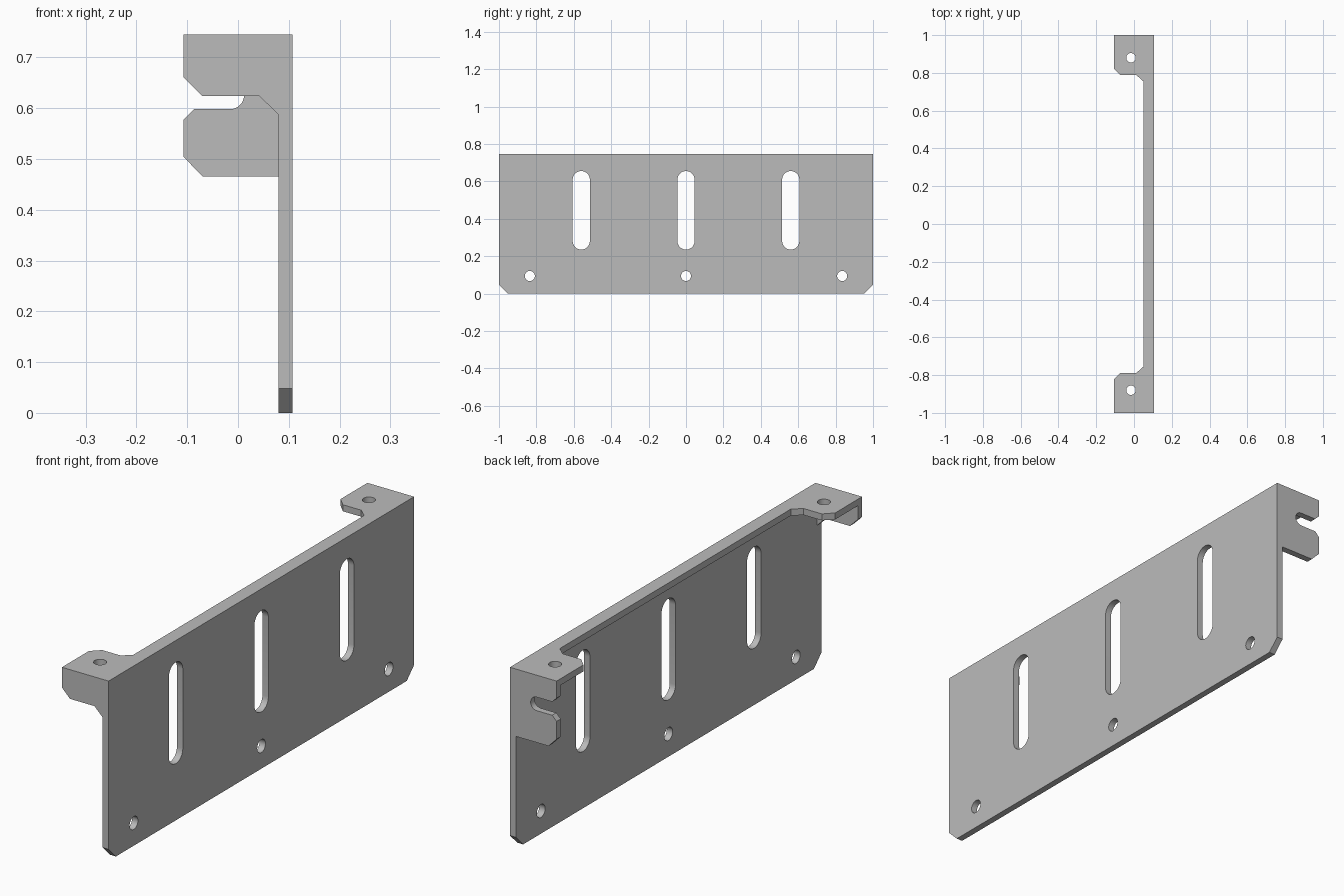
import bpy, bmesh
from math import cos, sin, pi, radians
from mathutils import Matrix, Vector

old = bpy.data.objects.get("Cube")
if old:
    bpy.data.objects.remove(old, do_unlink=True)

T = 0.027          # sheet thickness
W = 0.107          # half width in x
TOP = 0.745        # overall height

steel = bpy.data.materials.new("plain grey steel")
steel.use_nodes = True
grey = (0.5, 0.5, 0.5, 1)
steel.diffuse_color = grey
steel.node_tree.nodes["Principled BSDF"].inputs["Base Color"].default_value = grey


def arc(cx, cy, r, a0, a1, n=16):
    """Points on an arc, angles in half turns."""
    return [(cx + r * cos(pi * (a0 + (a1 - a0) * i / n)),
             cy + r * sin(pi * (a0 + (a1 - a0) * i / n))) for i in range(n + 1)]


def hole(cx, cy, r):
    return arc(cx, cy, r, 0, 2, 32)[:-1]


def slot(cx, low, high, r):
    return arc(cx, high - r, r, 0, 1) + arc(cx, low + r, r, 1, 2)


def sheet(name, loops, u, v, centre):
    """Sheet of thickness T: first loop is the outline, the rest are openings."""
    curve = bpy.data.curves.new(name, "CURVE")
    curve.dimensions = "2D"
    curve.fill_mode = "BOTH"
    curve.extrude = T / 2
    for loop in loops:
        spline = curve.splines.new("POLY")
        spline.points.add(len(loop) - 1)
        for point, (x, y) in zip(spline.points, loop):
            point.co = (x, y, 0, 1)
        spline.use_cyclic_u = True
    temp = bpy.data.objects.new(name, curve)
    bpy.context.collection.objects.link(temp)
    graph = bpy.context.evaluated_depsgraph_get()
    mesh = bpy.data.meshes.new_from_object(temp.evaluated_get(graph))
    bpy.data.objects.remove(temp, do_unlink=True)
    u, v = Vector(u), Vector(v)
    turn = Matrix((u, v, u.cross(v))).transposed().to_4x4()
    mesh.transform(Matrix.Translation(centre) @ turn)
    bm = bmesh.new()
    bm.from_mesh(mesh)
    bmesh.ops.remove_doubles(bm, verts=bm.verts, dist=0.0001)
    bmesh.ops.recalc_face_normals(bm, faces=bm.faces)
    bm.to_mesh(mesh)
    bm.free()
    mesh.materials.clear()
    mesh.materials.append(steel)
    obj = bpy.data.objects.new(name, mesh)
    bpy.context.collection.objects.link(obj)
    return obj


X, Y, Z = (1, 0, 0), (0, 1, 0), (0, 0, 1)

# Main plate with chamfered lower corners, three slots and three holes
outline = [(-1, 0.048), (-0.952, 0), (0.952, 0), (1, 0.048), (1, TOP), (-1, TOP)]
openings = [slot(y, 0.235, 0.655, 0.046) for y in (-0.56, 0, 0.56)]
openings += [hole(y, 0.094, 0.027) for y in (-0.835, 0, 0.835)]
plate = sheet("bracket_plate", [outline] + openings, Y, Z, (W - T / 2, 0, 0))

# Top flange: narrow strip with a wider drilled ear at each end
ear = [(0.049, 0.756), (0.013, 0.788), (-0.071, 0.788), (-W, 0.824), (-W, 1)]
outline = [(W, -1), (W, 1)] + ear[::-1] + [(x, -y) for x, y in ear]
flange = sheet("top_flange", [outline, hole(-0.016, 0.88, 0.025),
               hole(-0.016, -0.88, 0.025)], X, Y, (0, 0, TOP - T / 2))

# Short front end tab
outline = [(W, TOP), (-W, TOP), (-W, 0.661), (-0.07, 0.624), (0.042, 0.624),
           (W - T, 0.587), (W, 0.587)]
front_tab = sheet("front_tab", [outline], X, Z, (0, -1 + T / 2, 0))

# Deep back end tab with an open slot
mid, r = 0.626, 0.028
outline = [(W, TOP), (-W, TOP), (-W, mid + r + 0.02), (-W + 0.02, mid + r)]
outline += arc(-0.016, mid, r, 0.5, -0.5)
outline += [(-W + 0.02, mid - r), (-W, mid - r - 0.02), (-W, 0.504),
            (-0.07, 0.466), (W, 0.466)]
back_tab = sheet("back_tab", [outline], X, Z, (0, 1 - T / 2, 0))

# Weld the folded pieces into one body
pieces = [flange, front_tab, back_tab]
for piece in pieces:
    weld = plate.modifiers.new("weld " + piece.name, "BOOLEAN")
    weld.operation = "UNION"
    weld.solver = "EXACT"
    weld.object = piece
graph = bpy.context.evaluated_depsgraph_get()
welded = bpy.data.meshes.new_from_object(plate.evaluated_get(graph))
plate.modifiers.clear()
plate.data = welded
for piece in pieces:
    bpy.data.objects.remove(piece, do_unlink=True)

bpy.ops.object.select_all(action="DESELECT")
plate.select_set(True)
bpy.context.view_layer.objects.active = plate
bpy.ops.object.shade_smooth_by_angle(angle=radians(30))
